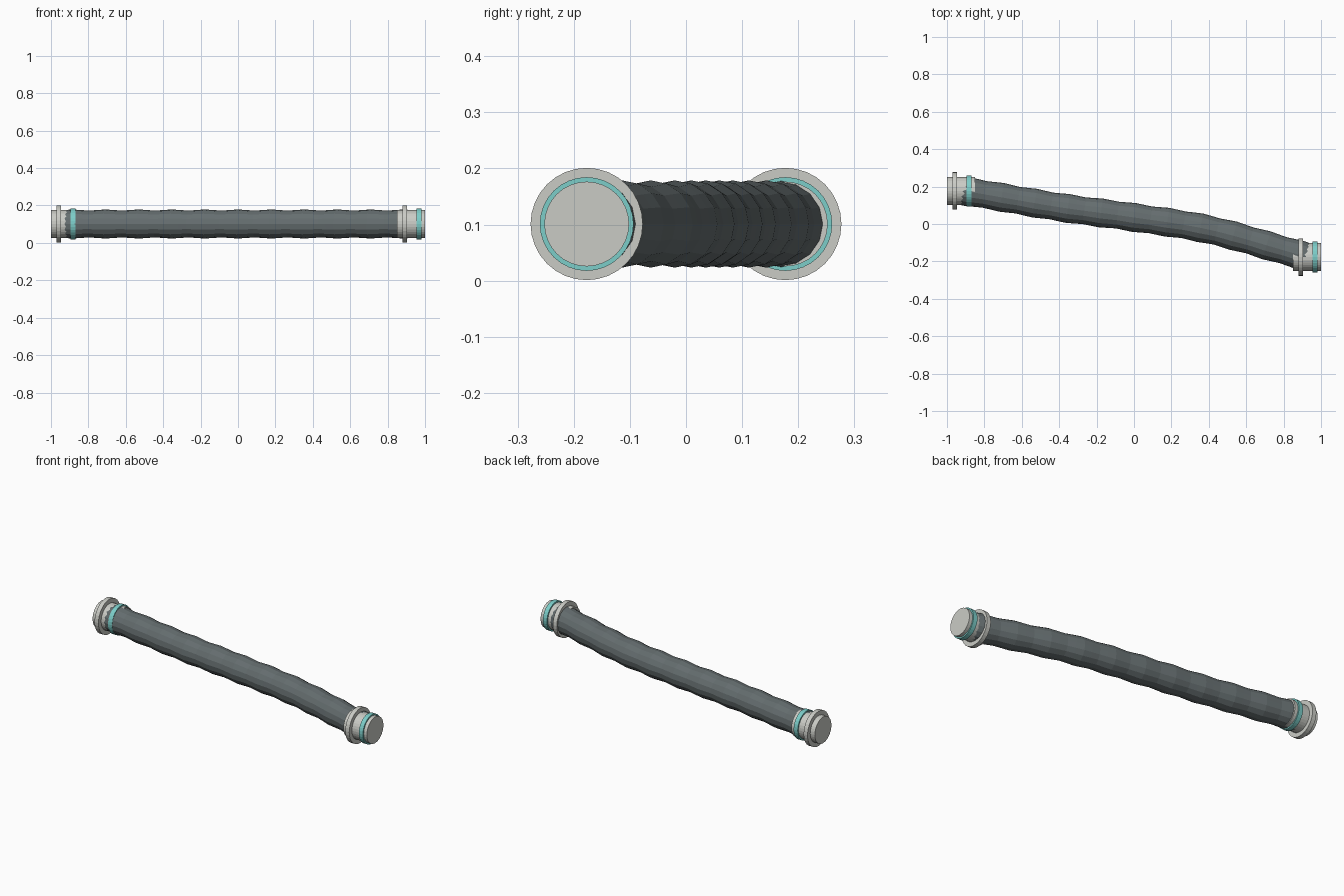
import bpy
import bmesh
from math import cos, sin, pi
from mathutils import Vector

if "Cube" in bpy.data.objects:
    bpy.data.objects.remove(bpy.data.objects["Cube"], do_unlink=True)

AXIS_Z = 0.101


def material(name, rgb):
    mat = bpy.data.materials.new(name)
    mat.use_nodes = True
    mat.diffuse_color = (*rgb, 1)
    mat.node_tree.nodes["Principled BSDF"].inputs["Base Color"].default_value = (*rgb, 1)
    return mat


HOSE = material("dark grey rubber", (0.13, 0.155, 0.16))
COLLAR = material("pale grey metal", (0.59, 0.60, 0.56))
RING = material("teal seal", (0.20, 0.61, 0.58))


def loft(name, rings, mat):
    """Closed tube through a list of vertex rings, capped at both ends."""
    bm = bmesh.new()
    loops = [[bm.verts.new(p) for p in ring] for ring in rings]
    n = len(loops[0])
    for a, b in zip(loops, loops[1:]):
        for i in range(n):
            j = (i + 1) % n
            bm.faces.new((a[i], a[j], b[j], b[i]))
    bm.faces.new(loops[0])
    bm.faces.new(loops[-1])
    bmesh.ops.recalc_face_normals(bm, faces=bm.faces)
    mesh = bpy.data.meshes.new(name)
    bm.to_mesh(mesh)
    bm.free()
    mesh.materials.append(mat)
    obj = bpy.data.objects.new(name, mesh)
    bpy.context.collection.objects.link(obj)
    return obj


def circle(centre, side, radius, sides):
    up = Vector((0, 0, 1))
    return [centre + radius * (cos(2 * pi * i / sides) * side + sin(2 * pi * i / sides) * up)
            for i in range(sides)]


def disc(name, x, y, length, radius, mat):
    side = Vector((0, 1, 0))
    loft(name, [circle(Vector((x + d, y, AXIS_Z)), side, radius, 32)
                for d in (-length / 2, length / 2)], mat)


# End couplings: the same part at both ends, facing the same way
for label, x, y in (("right", -1.0, 0.177), ("left", 0.85, -0.177)):
    disc(label + "_collar", x + 0.075, y, 0.15, 0.0755, COLLAR)
    disc(label + "_flange", x + 0.042, y, 0.025, 0.1, COLLAR)
    disc(label + "_seal_ring", x + 0.117, y, 0.026, 0.0835, RING)

# Gently bent path of the hose, in plan
PATH = [(-0.93, 0.178), (-0.85, 0.167), (-0.4, 0.09), (0.0, 0.035),
        (0.4, -0.03), (0.84, -0.152), (0.93, -0.178)]


def slope(i):
    a, b = PATH[max(i - 1, 0)], PATH[min(i + 1, len(PATH) - 1)]
    return (b[1] - a[1]) / (b[0] - a[0])


def path_y(x):
    i = max(k for k in range(len(PATH) - 1) if PATH[k][0] <= x or k == 0)
    (x0, y0), (x1, y1) = PATH[i], PATH[i + 1]
    h = x1 - x0
    t = (x - x0) / h
    return ((2 * t**3 - 3 * t**2 + 1) * y0 + (t**3 - 2 * t**2 + t) * h * slope(i)
            + (3 * t**2 - 2 * t**3) * y1 + (t**3 - t**2) * h * slope(i + 1))


# Hose: faceted tube with shallow regular bulges
STEPS = 42
rings = []
for k in range(STEPS + 1):
    x = -0.93 + 1.86 * k / STEPS
    dy = (path_y(x + 0.01) - path_y(x - 0.01)) / 0.02
    side = Vector((-dy, 1, 0)).normalized()
    radius = 0.0747 + 0.003 * cos(2 * pi * x / 0.177)
    rings.append(circle(Vector((x, path_y(x), AXIS_Z)), side, radius, 16))
loft("hose", rings, HOSE)
